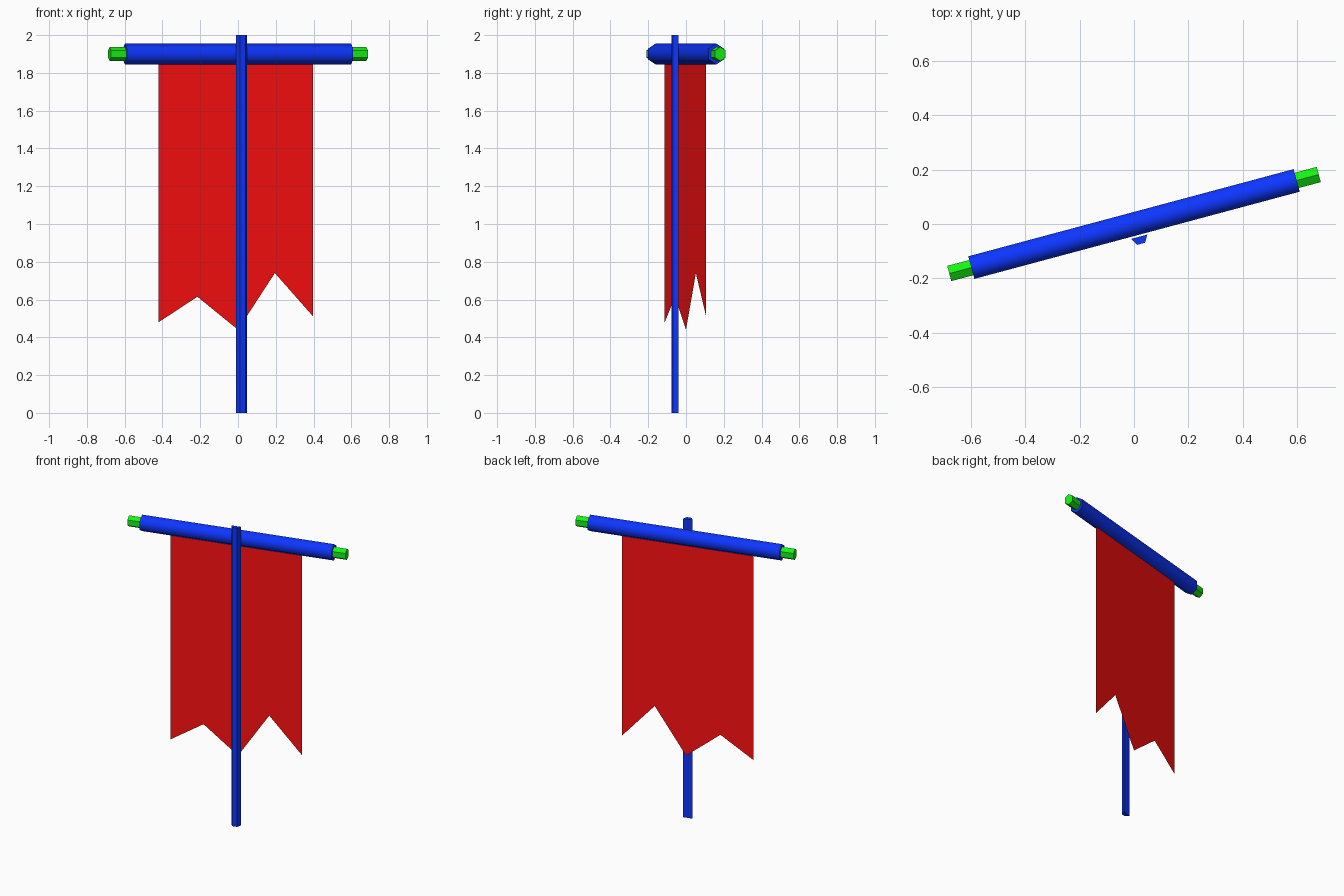
import bpy, bmesh, math
from mathutils import Matrix, Vector

if "Cube" in bpy.data.objects:
    bpy.data.objects.remove(bpy.data.objects["Cube"])

TURN = Matrix.Rotation(math.radians(15), 4, 'Z')  # whole banner is turned 15 degrees


def material(name, rgb):
    m = bpy.data.materials.new(name)
    m.diffuse_color = (*rgb, 1)
    m.use_nodes = True
    m.node_tree.nodes["Principled BSDF"].inputs["Base Color"].default_value = m.diffuse_color
    return m


BLUE = material("blue", (0.004, 0.036, 1.0))
GREEN = material("green", (0.008, 0.9, 0.006))
RED = material("red", (1.0, 0.005, 0.005))


def sweep(name, outline, offset, mat):
    """Face from an outline, extruded along offset (None = flat sheet)."""
    bm = bmesh.new()
    face = bm.faces.new([bm.verts.new(p) for p in outline])
    if offset:
        res = bmesh.ops.extrude_face_region(bm, geom=[face], use_keep_orig=True)
        moved = [v for v in res["geom"] if isinstance(v, bmesh.types.BMVert)]
        bmesh.ops.translate(bm, verts=moved, vec=Vector(offset))
        bmesh.ops.recalc_face_normals(bm, faces=bm.faces)
    bm.transform(TURN)
    me = bpy.data.meshes.new(name)
    bm.to_mesh(me)
    bm.free()
    me.materials.append(mat)
    ob = bpy.data.objects.new(name, me)
    bpy.context.collection.objects.link(ob)
    return ob


def hexagon(long_r, flat_r):
    """Six points: vertices on the long axis, flats across the other."""
    return [(long_r * math.cos(i * math.pi / 3),
             flat_r * math.sin(i * math.pi / 3) / math.sin(math.pi / 3)) for i in range(6)]


def rod(name, x0, x1, height_r, width_r, mat):
    """Hexagonal rod along the bar direction."""
    ring = [(x0, w, 1.9 + h) for h, w in hexagon(height_r, width_r)]
    return sweep(name, ring, (x1 - x0, 0, 0), mat)


# Upright pole in front of the cloth: half a hexagon, flat at the back
half = [p for p in hexagon(0.031, 0.0268) if p[1] < 0.001]
sweep("pole", [(x + 0.0062, y - 0.0503, 0) for x, y in half], (0, 0, 2), BLUE)

# Crossbar, smooth along its sides, with an end peg on both sides
bar = rod("crossbar", -0.62, 0.62, 0.055, 0.043, BLUE)
bpy.context.view_layer.objects.active = bar
bar.select_set(True)
bpy.ops.object.shade_smooth_by_angle(angle=math.radians(70))
for side, s in (("left", -1), ("right", 1)):
    rod(side + "_peg", s * 0.6, s * 0.704, 0.037, 0.029, GREEN)

# Hanging cloth with a ragged lower edge
edge = [(-0.42, 0.48), (-0.215, 0.615), (0.0, 0.44), (0.195, 0.74), (0.398, 0.51)]
corners = [(-0.42, 1.89)] + edge + [(0.398, 1.89)]
sweep("cloth", [(x / math.cos(math.radians(15)), 0, z) for x, z in corners], None, RED)
